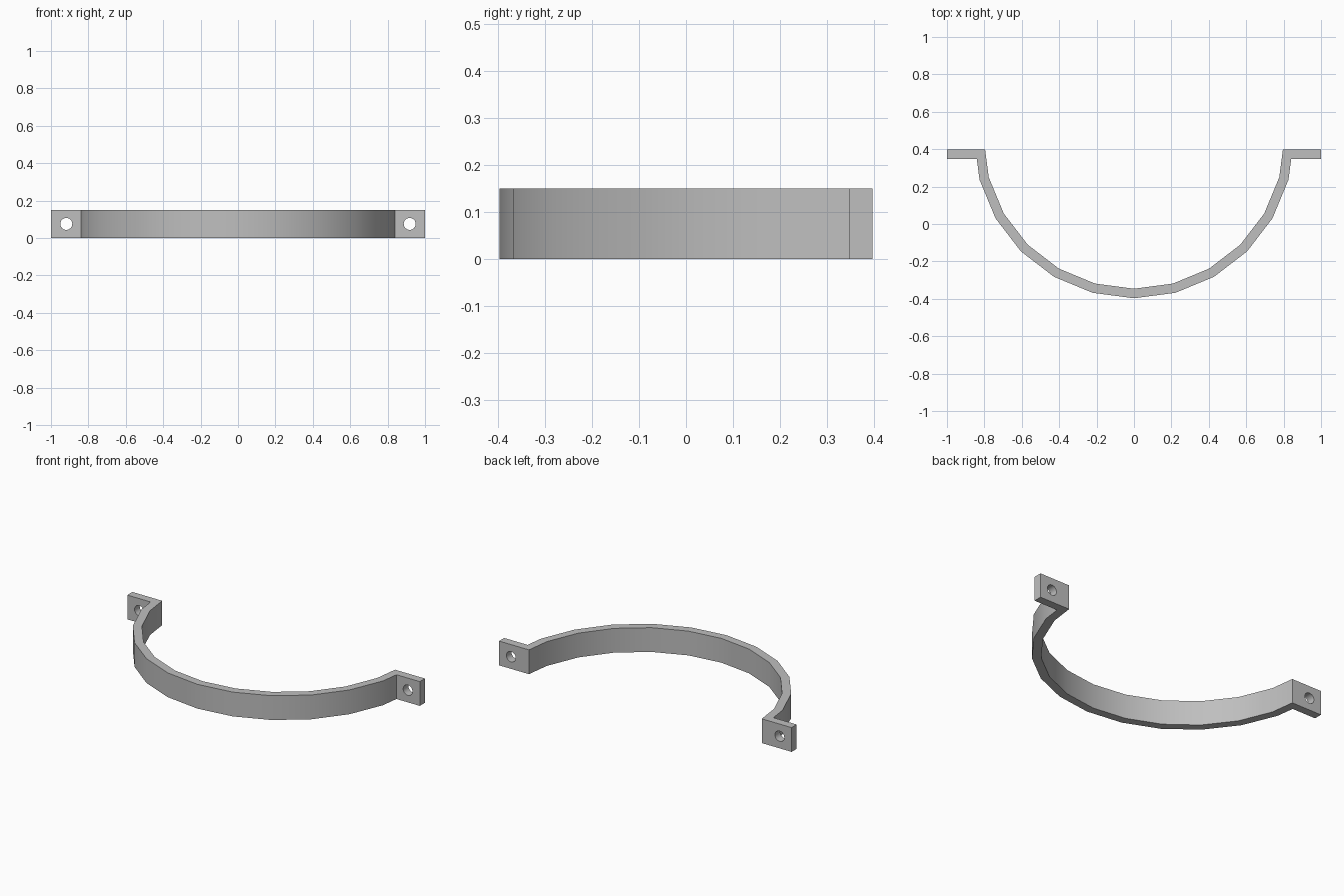
import bpy, bmesh
from math import sin, cos, radians
from mathutils import Matrix

cube = bpy.data.objects.get("Cube")
if cube:
    bpy.data.objects.remove(cube, do_unlink=True)

HEIGHT = 0.15
BACK, TAB_FRONT = 0.397, 0.347      # rear and front planes of the tabs
CENTRE_Y = 0.458                    # centre of the arc
OUTER, INNER = 0.855, 0.804
HOLE_X, HOLE_R = 0.918, 0.032

metal = bpy.data.materials.new("grey_metal")
metal.use_nodes = True
grey = (0.52, 0.52, 0.52, 1)
metal.diffuse_color = grey
metal.node_tree.nodes["Principled BSDF"].inputs["Base Color"].default_value = grey


def arc(radius, end_y):
    """Right-to-left faceted arc whose last facets are cut off at end_y."""
    pts = [(radius * sin(radians(a)), CENTRE_Y - radius * cos(radians(a)))
           for a in range(75, -76, -15)]
    x, y = pts[0]
    end_x = x + (radius - x) * (end_y - y) / (CENTRE_Y - y)
    return [(end_x, end_y)] + pts + [(-end_x, end_y)]


def new_object(name, bm):
    bmesh.ops.recalc_face_normals(bm, faces=bm.faces)
    mesh = bpy.data.meshes.new(name)
    bm.to_mesh(mesh)
    bm.free()
    mesh.materials.append(metal)
    obj = bpy.data.objects.new(name, mesh)
    bpy.context.collection.objects.link(obj)
    return obj


# Strap outline: outer arc, left tab, inner arc, right tab
outline = (arc(OUTER, TAB_FRONT) + [(-1, TAB_FRONT), (-1, BACK)]
           + arc(INNER, BACK)[::-1] + [(1, BACK), (1, TAB_FRONT)])
bm = bmesh.new()
face = bm.faces.new([bm.verts.new((x, y, 0)) for x, y in outline])
top = bmesh.ops.extrude_face_region(bm, geom=[face])["geom"]
bmesh.ops.translate(bm, vec=(0, 0, HEIGHT),
                    verts=[v for v in top if isinstance(v, bmesh.types.BMVert)])
strap = new_object("clamp_strap", bm)

# Screw holes through both tabs
bm = bmesh.new()
for side in (-1, 1):
    place = (Matrix.Translation((side * HOLE_X, (BACK + TAB_FRONT) / 2, HEIGHT / 2))
             @ Matrix.Rotation(radians(90), 4, 'X'))
    bmesh.ops.create_cone(bm, cap_ends=True, segments=24, radius1=HOLE_R,
                          radius2=HOLE_R, depth=0.2, matrix=place)
cutter = new_object("hole_cutter", bm)
cutter.hide_render = True

bpy.ops.object.select_all(action='DESELECT')
strap.select_set(True)
bpy.context.view_layer.objects.active = strap
cut = strap.modifiers.new("screw_holes", 'BOOLEAN')
cut.operation = 'DIFFERENCE'
cut.solver = 'EXACT'
cut.object = cutter
bpy.ops.object.modifier_apply(modifier=cut.name)
bpy.data.objects.remove(cutter, do_unlink=True)

# Smooth the curved band and holes, keep the corners sharp
bpy.ops.object.shade_smooth_by_angle(angle=radians(30))
